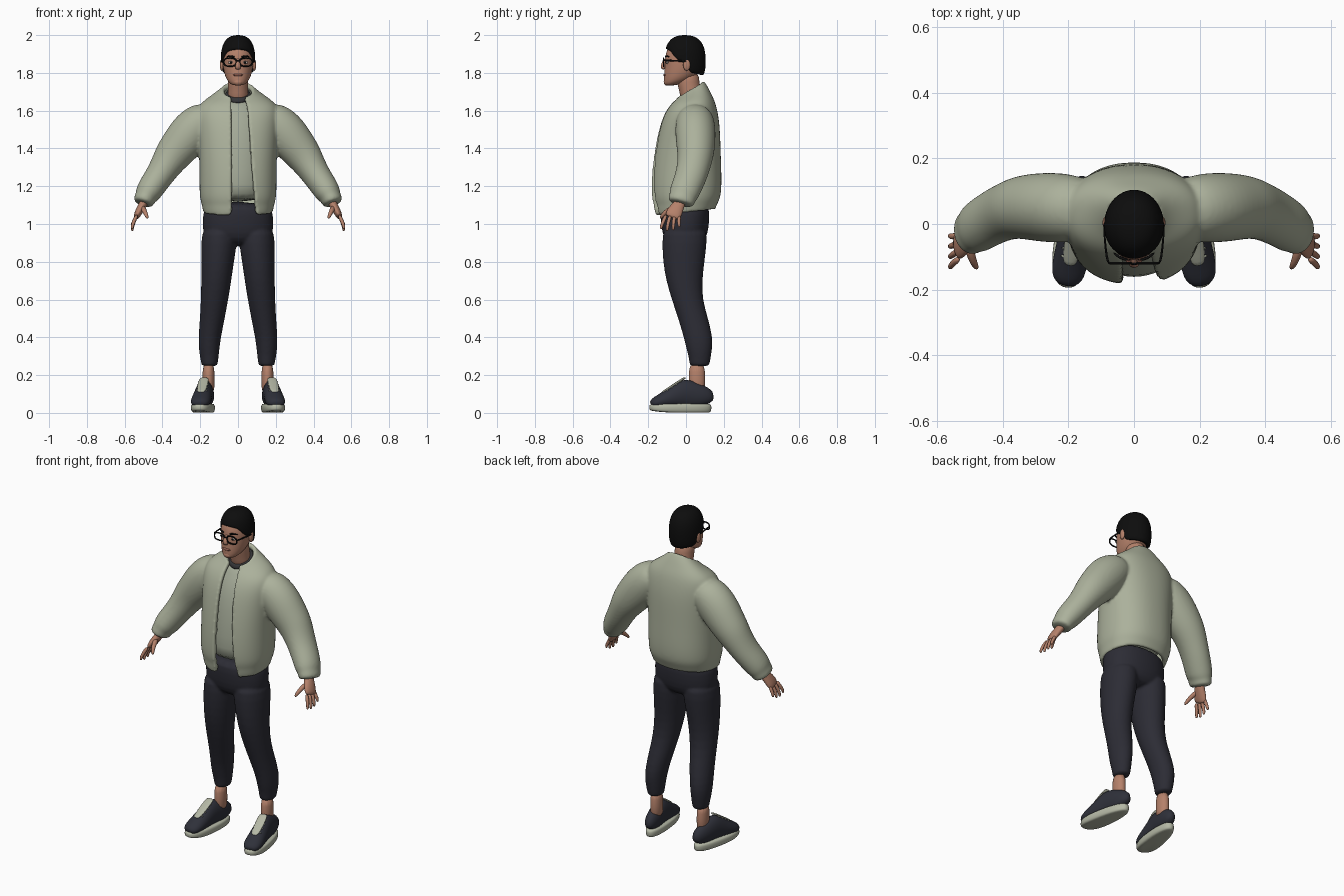
import bpy, bmesh
from math import pi, sin, cos, asin, copysign
from mathutils import Vector, Matrix

if "Cube" in bpy.data.objects:
    bpy.data.objects.remove(bpy.data.objects["Cube"])


def material(name, r, g, b):
    m = bpy.data.materials.new(name)
    m.use_nodes = True
    m.diffuse_color = (r, g, b, 1)
    m.node_tree.nodes["Principled BSDF"].inputs["Base Color"].default_value = (r, g, b, 1)
    return m


SAGE = material("sage fabric", .41, .44, .33)
SHIRT = material("pale shirt", .37, .40, .31)
DENIM = material("dark trousers", .025, .025, .035)
SKIN = material("skin", .46, .22, .145)
LIP = material("lip", .33, .13, .095)
BLACK = material("black", .004, .004, .004)
NAVY = material("navy shoe", .028, .03, .042)
SOLE = material("pale sole", .46, .48, .38)
TRIM = material("charcoal trim", .035, .035, .038)
WHITE = material("eye white", .5, .46, .42)


def finish(name, bm, mat, sub=0, mirror=False):
    bmesh.ops.recalc_face_normals(bm, faces=bm.faces)
    me = bpy.data.meshes.new(name)
    bm.to_mesh(me)
    bm.free()
    me.materials.append(mat)
    for p in me.polygons:
        p.use_smooth = True
    ob = bpy.data.objects.new(name, me)
    bpy.context.collection.objects.link(ob)
    if sub:
        ob.modifiers.new("smooth", "SUBSURF").levels = sub
    if mirror:
        ob.modifiers.new("mirror", "MIRROR").use_mirror_merge = False
    return ob


def skin(name, rings, mat, sub=1, mirror=False, closed=True, turn=None):
    """Join a row of point rings into a surface, capped when closed."""
    bm = bmesh.new()
    rows = [[bm.verts.new(p) for p in r] for r in rings]
    n = len(rows[0])
    for a, b in zip(rows, rows[1:]):
        for j in range(n if closed else n - 1):
            k = (j + 1) % n
            bm.faces.new((a[j], a[k], b[k], b[j]))
    if closed:
        bm.faces.new(rows[0][::-1])
        bm.faces.new(rows[-1])
    if turn:
        bm.transform(turn)
    return finish(name, bm, mat, sub, mirror)


def oval(z, cx, cy, rx, ry, tilt=0, p=1, n=24, gap=None):
    """Level ring; tilt raises the back, gap=(left, right) leaves the front open."""
    a0, a1 = -pi / 2, 1.5 * pi
    if gap:
        a0 += asin((gap[1] / rx) ** (1 / p))
        a1 -= asin((gap[0] / rx) ** (1 / p))
    out = []
    for i in range(n):
        a = a0 + (a1 - a0) * i / (n - 1 if gap else n)
        x, y = (copysign(abs(v) ** p, v) for v in (cos(a), sin(a)))
        out.append(Vector((cx + rx * x, cy + ry * y, z + tilt * ry * y)))
    return out


def tube(name, path, mat, side=(0, 1, 0), n=14, **kw):
    """Sweep ovals along (x, y, z, depth, width) points."""
    pts = [Vector(p[:3]) for p in path]
    rings = []
    for i, p in enumerate(path):
        t = (pts[min(i + 1, len(pts) - 1)] - pts[max(i - 1, 0)]).normalized()
        s = Vector(side)
        s = (s - t * s.dot(t)).normalized()
        u = t.cross(s)
        rings.append([pts[i] + u * (p[3] * cos(a)) + s * (p[4] * sin(a))
                      for a in (2 * pi * k / n for k in range(n))])
    return skin(name, rings, mat, **kw)


def ball(name, loc, size, mat, mirror=False):
    bm = bmesh.new()
    bmesh.ops.create_uvsphere(bm, u_segments=16, v_segments=10, radius=1,
                              matrix=Matrix.Translation(loc) @ Matrix.Diagonal((*size, 1)))
    return finish(name, bm, mat, 0, mirror)


def fuse(parts, voxel, rounds):
    """Join solid parts into one blended surface."""
    for o in parts:
        dg = bpy.context.evaluated_depsgraph_get()
        me = bpy.data.meshes.new_from_object(o.evaluated_get(dg))
        o.modifiers.clear()
        o.data = me
    bm = bmesh.new()
    for o in parts:
        bm.from_mesh(o.data)
    bm.to_mesh(parts[0].data)
    bm.free()
    for o in parts[1:]:
        bpy.data.objects.remove(o)
    r = parts[0].modifiers.new("blend", "REMESH")
    r.mode, r.voxel_size, r.use_smooth_shade = "VOXEL", voxel, True
    s = parts[0].modifiers.new("relax", "SMOOTH")
    s.factor, s.iterations = .5, rounds


# Jacket: open body shell with two sleeves
body = [(1.06, -.005, .183, .158, .1, .1), (1.09, -.003, .19, .168, .08, .1),
        (1.11, 0, .194, .172, .05, .096), (1.14, 0, .203, .184, .03, .093),
        (1.22, .002, .205, .188, 0, .085), (1.35, .005, .205, .18, 0, .072),
        (1.5, .017, .215, .164, 0, .062), (1.58, .026, .22, .145, 0, .056),
        (1.635, .033, .205, .123, .08, .05), (1.67, .034, .155, .1, .2, .045),
        (1.695, .03, .11, .084, .42, .04), (1.715, .024, .08, .071, .6, .036)]
jacket = skin("jacket", [oval(z, 0, cy, rx, ry, t, .88, 33, (.036, g))
                         for z, cy, rx, ry, t, g in body], SAGE, 2, closed=False)
shell = jacket.modifiers.new("thickness", "SOLIDIFY")
shell.thickness, shell.offset = .026, -1
sleeve = tube("sleeve", [
    (.13, .045, 1.58, .075, .085), (.19, .048, 1.545, .108, .105), (.25, .05, 1.485, .118, .11),
    (.31, .052, 1.41, .107, .104), (.35, .05, 1.36, .098, .097), (.385, .04, 1.305, .084, .09),
    (.42, .025, 1.25, .076, .086), (.455, .005, 1.2, .073, .083), (.48, -.012, 1.16, .068, .08),
    (.488, -.017, 1.145, .058, .073), (.5, -.026, 1.12, .056, .072), (.505, -.03, 1.105, .05, .066)],
    SAGE, sub=2, mirror=True, n=16)
fuse([jacket, sleeve], .008, 5)

# Shirt and its collar band
skin("shirt", [oval(z, 0, cy, rx, ry, t) for z, cy, rx, ry, t in (
    (1.115, -.01, .165, .15, 0), (1.2, -.008, .168, .158, 0), (1.35, 0, .17, .152, 0),
    (1.5, .012, .165, .132, 0), (1.59, .024, .14, .106, .1), (1.64, .03, .1, .083, .3),
    (1.672, .028, .066, .067, .45))], SHIRT)
skin("shirt_collar", [oval(z, 0, .028, r, r, .45) for z, r in (
    (1.665, .066), (1.675, .069), (1.69, .067), (1.697, .062))], TRIM)

# Trousers: hips and tapered legs
hips = skin("trousers", [oval(z, 0, -.005, rx, ry, 0, .9) for z, rx, ry in (
    (.885, .12, .07), (.92, .178, .112), (.98, .19, .127), (1.05, .187, .13), (1.12, .175, .128))], DENIM)
legs = skin("leg", [oval(*r) for r in (
    (.245, .151, .072, .041, .051), (.262, .151, .072, .044, .054), (.3, .152, .073, .05, .06),
    (.34, .153, .07, .055, .069), (.4, .15, .065, .06, .077), (.5, .136, .038, .066, .08),
    (.6, .124, .006, .073, .082), (.7, .115, -.01, .08, .096), (.8, .108, -.012, .087, .111),
    (.9, .1, -.008, .096, .119), (1, .098, -.005, .09, .12))], DENIM, 1, True)
fuse([hips, legs], .008, 4)

# Ankles and shoes, toes turned out
skin("ankle", [oval(z, .156, .058, rx, ry) for z, rx, ry in (
    (.1, .034, .046), (.17, .03, .043), (.27, .034, .045))], SKIN, 1, True)
splay = Matrix.Translation((.182, -.03, 0)) @ Matrix.Rotation(.15, 4, "Z")


def outline(z, grow):
    ring = oval(z, 0, 0, .056 + grow, .166 + grow, 0, .85, 28)
    for p in ring:
        p.x *= 1 - p.y * .9
        p.z += .012 * max(0, -p.y / .166) ** 3 if z < .02 else 0
    return ring


skin("shoe_sole", [outline(z, g) for z, g in (
    (0, -.012), (.004, -.003), (.022, .002), (.042, 0), (.05, -.006))], SOLE, 1, True, turn=splay)
shoe = [(.155, .075, .02), (.148, .13, .033), (.11, .15, .042), (.05, .175, .045), (.02, .18, .046),
        (-.02, .155, .049), (-.07, .122, .053), (-.11, .098, .054), (-.14, .08, .046), (-.157, .06, .026)]
tube("shoe_upper", [(0, y, h / 2 + .012, h / 2 - .012, w) for y, h, w in shoe],
     NAVY, (1, 0, 0), 18, mirror=True, turn=splay)
tube("shoe_tongue", [(0, y, h + .001, .006, w) for y, h, w in (
    (.028, .185, .022), (.01, .177, .027), (-.02, .157, .029), (-.07, .124, .026), (-.1, .106, .018))],
     SOLE, (1, 0, 0), 10, mirror=True, turn=splay)
for i in range(4):
    y, z = .0 - .024 * i, .175 - .0155 * i
    tube(f"shoe_lace_{i + 1}", [(x, y, z - abs(x) * .35, .0045, .0045) for x in (-.034, 0, .034)],
         SOLE, n=8, mirror=True, turn=splay)

# Hands
tube("palm", [(.488, -.02, 1.14, .024, .03), (.502, -.035, 1.105, .023, .03),
              (.52, -.055, 1.075, .022, .042), (.535, -.068, 1.045, .018, .044),
              (.54, -.073, 1.032, .012, .036)], SKIN, mirror=True)
for i, name in enumerate(("index", "middle", "ring", "little")):
    y, tip = -.104 + .023 * i, -.132 + .032 * i
    drop = (.972, .962, .966, .982)[i]
    tube(name + "_finger", [(.533, y, 1.05, .011, .011), (.553, (y + tip) / 2 - .003, 1.012, .0105, .0105),
                            (.561, tip, drop + .012, .009, .009), (.559, tip, drop, .005, .005)],
         SKIN, n=8, mirror=True)
tube("thumb", [(.505, -.06, 1.09, .016, .018), (.496, -.1, 1.07, .014, .014),
               (.484, -.127, 1.045, .011, .011), (.478, -.136, 1.028, .006, .006)], SKIN, n=8, mirror=True)

# Neck and head
skin("neck", [oval(z, 0, cy, rx, ry) for z, cy, rx, ry in (
    (1.62, .035, .06, .06), (1.7, .024, .054, .057), (1.75, .01, .053, .06), (1.81, .005, .055, .065))], SKIN)
skin("head", [oval(z, 0, cy, rx, ry) for z, cy, rx, ry in (
    (1.733, -.085, .022, .022), (1.742, -.07, .042, .046), (1.765, -.042, .062, .075),
    (1.8, -.022, .074, .094), (1.84, -.012, .081, .1), (1.88, -.01, .084, .102),
    (1.92, -.008, .08, .096), (1.96, -.003, .062, .076), (1.98, 0, .03, .04))], SKIN)
tube("nose", [(0, -.104, 1.878, .008, .009), (0, -.119, 1.85, .011, .011), (0, -.126, 1.832, .013, .017),
              (0, -.114, 1.819, .01, .015)], SKIN, (1, 0, 0), 10)
ball("lips", (0, -.111, 1.789), (.026, .009, .007), LIP)
ball("chin", (0, -.098, 1.752), (.027, .02, .02), SKIN)
ball("ear", (.086, .004, 1.842), (.01, .019, .031), SKIN, True)
ball("eye", (.037, -.099, 1.855), (.015, .007, .007), WHITE, True)
ball("pupil", (.037, -.104, 1.855), (.006, .004, .006), BLACK, True)
tube("eyebrow", [(.016, -.11, 1.884, .005, .004), (.04, -.106, 1.89, .006, .005),
                 (.064, -.086, 1.884, .003, .004)], BLACK, n=8, mirror=True)

# Hair cap whose lower edge follows the forehead, temples and nape
HAIRLINE = [(-1, 1.785), (-.3, 1.80), (.0, 1.85), (.35, 1.865), (.55, 1.885), (.75, 1.915), (1, 1.925)]


def edge(f):
    for (a, za), (b, zb) in zip(HAIRLINE, HAIRLINE[1:]):
        if f <= b:
            return za + (zb - za) * max(0, f - a) / (b - a)
    return HAIRLINE[-1][1]


def hair_ring(k, grow=1):
    ring = []
    for i in range(40):
        a = 2 * pi * i / 40
        low = edge(-sin(a))
        z = low + (2 - low) * sin(k * pi / 2)
        t = min(1, abs(z - 1.86) / .14)
        r = max(.04, (1 - t ** 2.6) ** (1 / 2.6)) * grow
        ring.append((.092 * r * cos(a), -.005 + .11 * r * sin(a), z))
    return ring


skin("hair", [hair_ring(0, .86), hair_ring(0, .985)] + [hair_ring(k / 9) for k in range(1, 10)], BLACK)

# Glasses
bm = bmesh.new()
rim = [[(.042 + (.033 + .0048 * cos(b)) * copysign(abs(cos(a)) ** .75, cos(a)),
         -.119 + .0045 * sin(b),
         1.857 + (.022 + .0048 * cos(b)) * copysign(abs(sin(a)) ** .75, sin(a)))
        for b in (k * pi / 3 for k in range(6))] for a in (k * pi / 14 for k in range(28))]
rows = [[bm.verts.new(p) for p in r] for r in rim]
for i in range(28):
    for j in range(6):
        a, b, k = rows[i], rows[(i + 1) % 28], (j + 1) % 6
        bm.faces.new((a[j], a[k], b[k], b[j]))
finish("glasses_rim", bm, BLACK, 1, True)
tube("glasses_bridge", [(x, -.121, 1.864, .004, .004) for x in (-.012, 0, .012)], BLACK, n=8)
tube("glasses_arm", [(.076, -.119, 1.866, .004, .005), (.083, -.108, 1.866, .004, .005),
                     (.09, -.04, 1.864, .003, .005), (.092, .012, 1.86, .003, .005)],
     BLACK, (0, 0, 1), 8, mirror=True)
